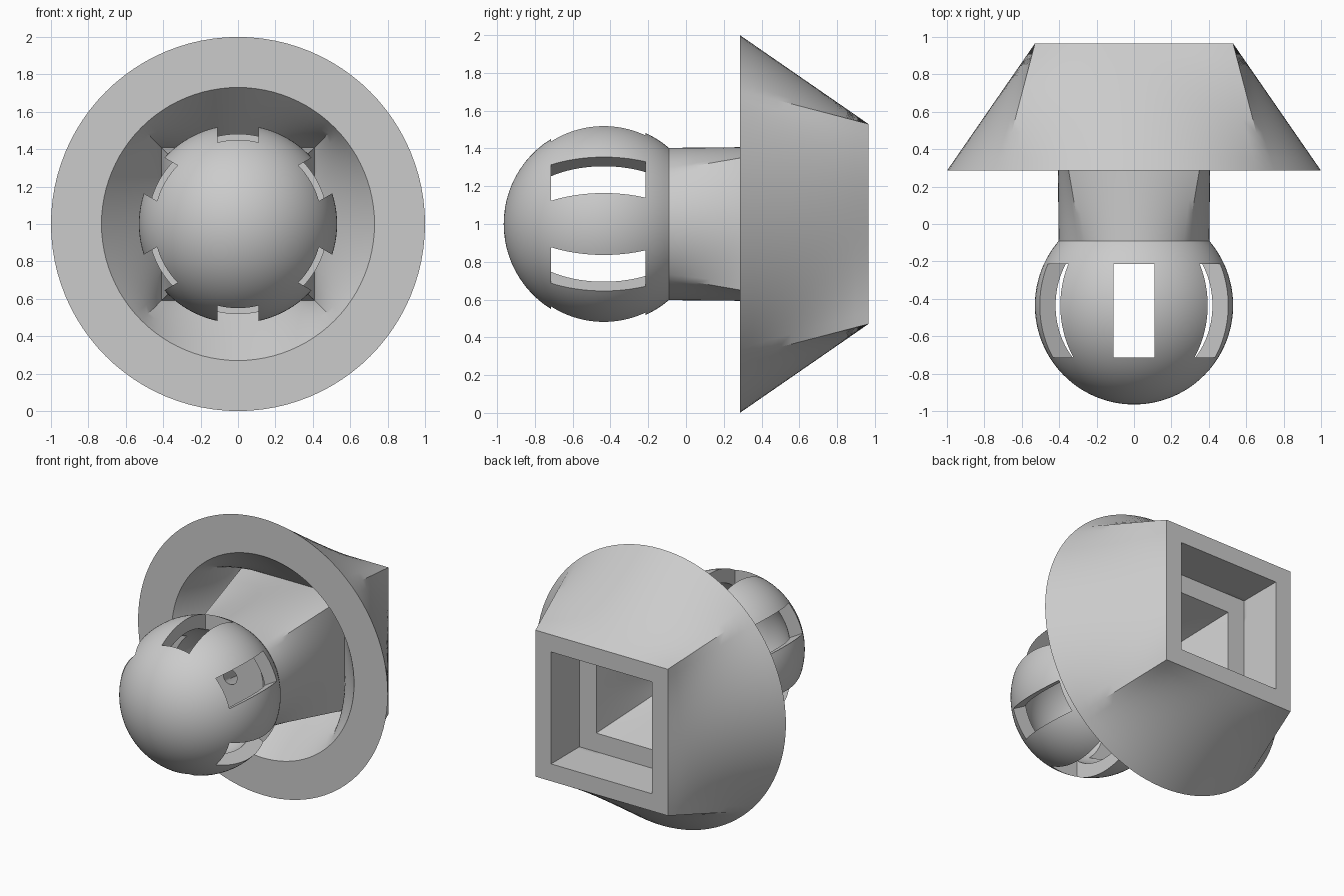
import bpy, bmesh, math
from mathutils import Matrix, Vector

default = bpy.data.objects.get("Cube")
if default:
    bpy.data.objects.remove(default)

SIDES = 96
AXIS_Z = 1.0

grey = bpy.data.materials.new("light_grey")
grey.use_nodes = True
colour = (0.6, 0.6, 0.6, 1)
grey.diffuse_color = colour
grey.node_tree.nodes["Principled BSDF"].inputs["Base Color"].default_value = colour


def section(shape, r, y):
    """Closed circle or square outline (r = radius or half side) across the y axis."""
    pts = []
    for i in range(SIDES):
        a = 2 * math.pi * i / SIDES
        c, s = math.cos(a), math.sin(a)
        k = r / max(abs(c), abs(s)) if shape == "square" else r
        pts.append(Vector((k * c, y, AXIS_Z + k * s)))
    return pts


def loft(name, sections, closed, steps):
    """Skin straight between successive outlines, with extra rings between them."""
    bm = bmesh.new()
    outlines = [section(*s) for s in sections]
    if closed:
        outlines.append(outlines[0])
    rings = []
    for a, b in zip(outlines, outlines[1:]):
        for k in range(steps):
            rings.append([bm.verts.new(p.lerp(q, k / steps)) for p, q in zip(a, b)])
    rings.append(rings[0] if closed else [bm.verts.new(p) for p in outlines[-1]])
    for a, b in zip(rings, rings[1:]):
        for i in range(SIDES):
            j = (i + 1) % SIDES
            bm.faces.new((a[i], a[j], b[j], b[i]))
    bmesh.ops.remove_doubles(bm, verts=bm.verts, dist=1e-5)
    bmesh.ops.recalc_face_normals(bm, faces=bm.faces)
    return add_object(name, bm)


def add_object(name, bm):
    mesh = bpy.data.meshes.new(name)
    bm.to_mesh(mesh)
    bm.free()
    mesh.materials.append(grey)
    obj = bpy.data.objects.new(name, mesh)
    bpy.context.collection.objects.link(obj)
    return obj


def activate(obj):
    bpy.ops.object.select_all(action='DESELECT')
    obj.select_set(True)
    bpy.context.view_layer.objects.active = obj


# Flared skirt: round rim in front, square socket at the back
skirt = loft("flared_skirt", [
    ("circle", 1.0, 0.285), ("square", 0.53, 0.965),
    ("square", 0.405, 0.965), ("square", 0.405, 0.64),
    ("circle", 0.73, 0.285)], True, 10)

# Neck: round to square outside, with a funnel bored down to a small hole
neck = loft("neck", [
    ("circle", 0.403, -0.09), ("square", 0.41, 0.64),
    ("square", 0.27, 0.64), ("circle", 0.055, -0.09)], True, 10)

# Hollow ball, cut flat where it meets the neck
BALL_Y, CUT_Y = -0.435, -0.09


def arc(radius, count=40):
    end = math.pi - math.acos((CUT_Y - BALL_Y) / radius)
    return [("circle", radius * math.sin(end * i / count),
             BALL_Y - radius * math.cos(end * i / count)) for i in range(count + 1)]


ball = loft("hollow_ball", arc(0.53) + arc(0.435)[::-1], False, 1)

# Six slots around the ball, from three bars passing right through it
bm = bmesh.new()
bar_objects = []
for n in range(3):
    bm = bmesh.new()
    place = (Matrix.Translation((0, -0.465, AXIS_Z))
             @ Matrix.Rotation(math.radians(60 * n), 4, 'Y')
             @ Matrix.Diagonal((0.22, 0.5, 1.4, 1)))
    bmesh.ops.create_cube(bm, size=1, matrix=place)
    bar = add_object("slot_cutter", bm)
    bar.hide_render = True
    cut = ball.modifiers.new("slot", 'BOOLEAN')
    cut.operation = 'DIFFERENCE'
    cut.solver = 'EXACT'
    cut.object = bar
    activate(ball)
    bpy.ops.object.modifier_apply(modifier=cut.name)
    bpy.data.objects.remove(bar)

for part in (skirt, neck, ball):
    activate(part)
    bpy.ops.object.shade_smooth_by_angle(angle=math.radians(30))
